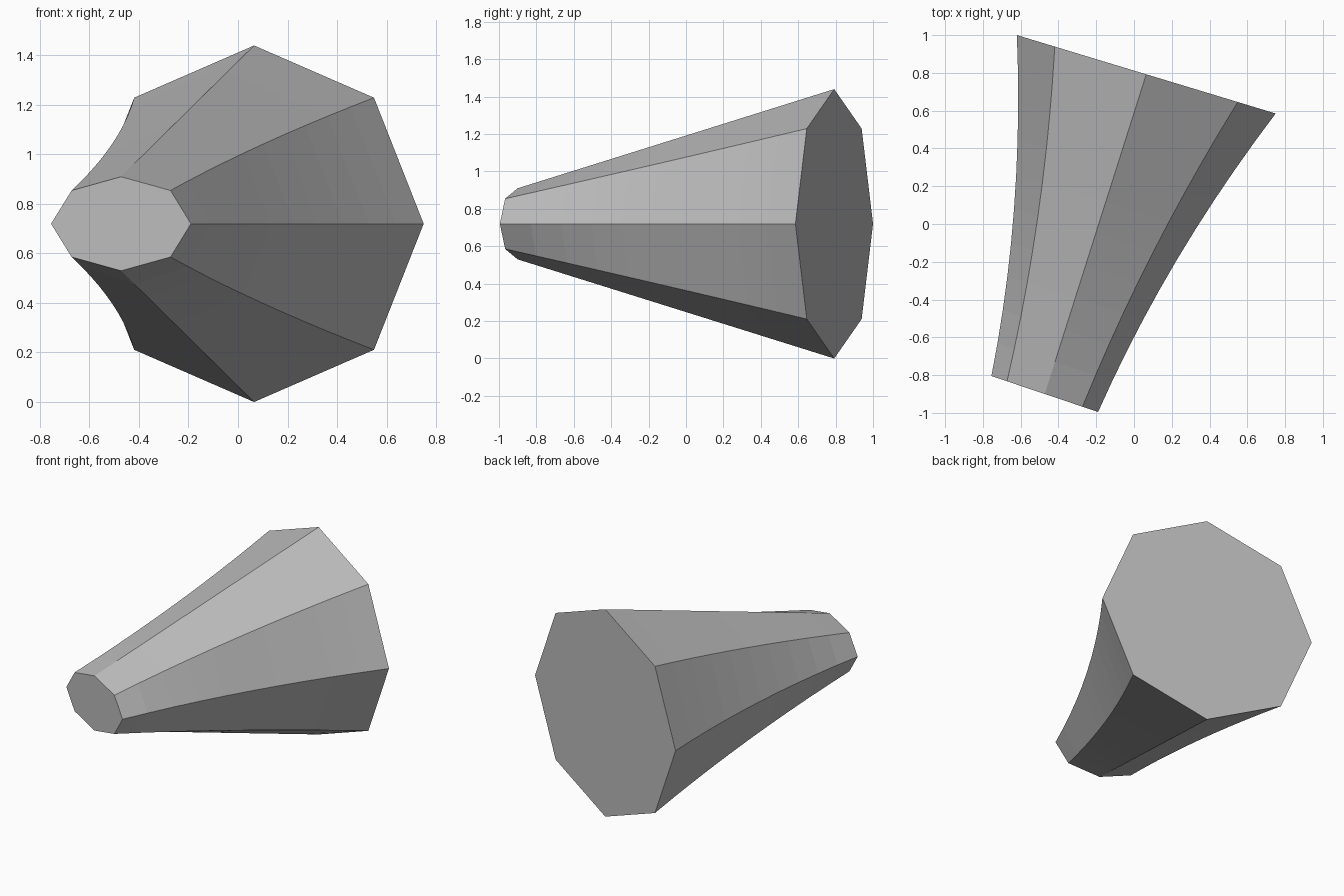
import bpy, bmesh
from math import sin, cos, tau
from mathutils import Vector

cube = bpy.data.objects.get("Cube")
if cube:
    bpy.data.objects.remove(cube)

grey = bpy.data.materials.new("plain grey")
grey.use_nodes = True
colour = (0.5, 0.5, 0.5, 1)
grey.diffuse_color = colour
grey.node_tree.nodes["Principled BSDF"].inputs["Base Color"].default_value = colour

# Small front and large back ends: centre, sideways radius vector, height radius
SIDES, STEPS, PINCH = 8, 10, 0.22
front = Vector((-0.4725, -0.90, 0.72)), Vector((0.2825, -0.095, 0)), 0.19
back = Vector((0.065, 0.7925, 0.72)), Vector((0.685, -0.2075, 0)), 0.72

# Octagonal rings along a straight axis, pinched sideways in the middle
bm = bmesh.new()
rings = []
for i in range(STEPS + 1):
    t = i / STEPS
    centre = front[0].lerp(back[0], t)
    side = front[1].lerp(back[1], t)
    side -= side.normalized() * PINCH * t * (1 - t)
    up = Vector((0, 0, front[2] + (back[2] - front[2]) * t))
    rings.append([bm.verts.new(centre + side * cos(tau * k / SIDES) + up * sin(tau * k / SIDES))
                  for k in range(SIDES)])

# Side walls and the two flat caps
for a, b in zip(rings, rings[1:]):
    for k in range(SIDES):
        n = (k + 1) % SIDES
        bm.faces.new((a[k], a[n], b[n], b[k]))
bm.faces.new(rings[0])
bm.faces.new(rings[-1])
bmesh.ops.recalc_face_normals(bm, faces=bm.faces)

mesh = bpy.data.meshes.new("tapered_horn")
bm.to_mesh(mesh)
bm.free()
mesh.materials.append(grey)
horn = bpy.data.objects.new("tapered_horn", mesh)
bpy.context.collection.objects.link(horn)
